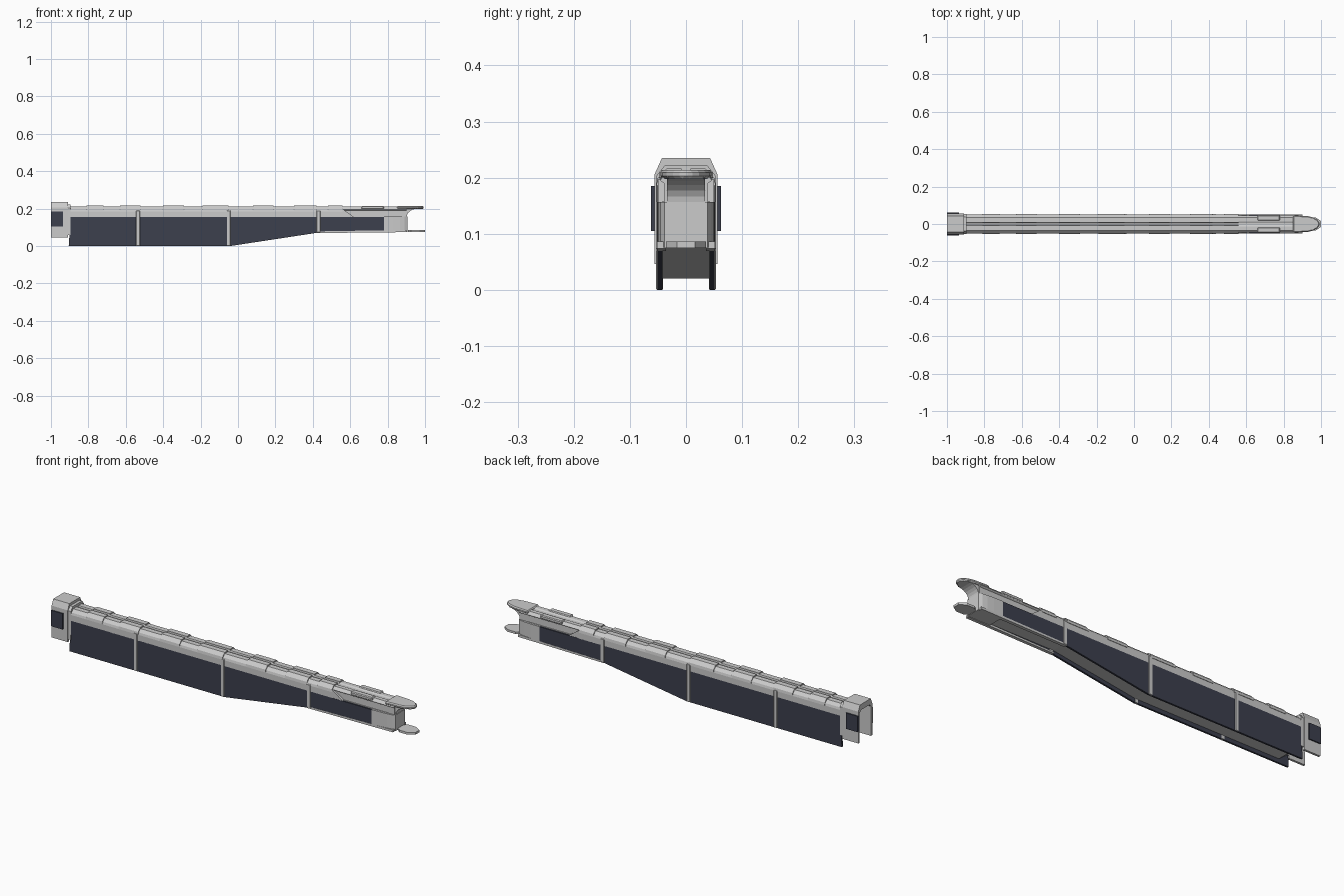
import bpy, bmesh, math
from mathutils import Vector

if "Cube" in bpy.data.objects:
    bpy.data.objects.remove(bpy.data.objects["Cube"])

dark = bpy.data.materials.new("dark_panel")
dark.diffuse_color = (0.045, 0.05, 0.075, 1)
dark.use_nodes = True
dark.node_tree.nodes["Principled BSDF"].inputs["Base Color"].default_value = dark.diffuse_color


def prism(name, pts, a, b, axis, mat=None, bevel=0):
    """Extrude a 2D outline along an axis from a to b."""
    def place(p, t):
        return {'x': (t, p[0], p[1]), 'y': (p[0], t, p[1]), 'z': (p[0], p[1], t)}[axis]
    bm = bmesh.new()
    va = [bm.verts.new(place(p, a)) for p in pts]
    vb = [bm.verts.new(place(p, b)) for p in pts]
    bm.faces.new(va)
    bm.faces.new(vb[::-1])
    n = len(pts)
    for i in range(n):
        j = (i + 1) % n
        bm.faces.new((va[i], vb[i], vb[j], va[j]))
    bmesh.ops.recalc_face_normals(bm, faces=bm.faces)
    me = bpy.data.meshes.new(name)
    bm.to_mesh(me)
    bm.free()
    ob = bpy.data.objects.new(name, me)
    bpy.context.collection.objects.link(ob)
    if mat:
        me.materials.append(mat)
    if bevel:
        m = ob.modifiers.new("bevel", 'BEVEL')
        m.width, m.segments = bevel, 1
    return ob


def box(name, x0, x1, y0, y1, z0, z1, mat=None, bevel=0):
    return prism(name, [(x0, y0), (x1, y0), (x1, y1), (x0, y1)], z0, z1, 'z', mat, bevel)


def both(half):
    """Mirror a half outline across the centre plane."""
    return half + [(-p, q) for p, q in reversed(half)]


def pair(fn, name, *args):
    for s, side in ((-1, "front"), (1, "back")):
        fn(name + "_" + side, s, *args)


# inner core whose underside is recessed between the side walls
prism("inner_core", [(-0.9, 0.06), (-0.85, 0.02), (-0.04, 0.02), (0.42, 0.088),
                     (0.86, 0.088), (0.86, 0.158), (-0.9, 0.158)], -0.043, 0.043, 'y')

# dark side panels following the tapered underside
panel = [(-0.905, 0.0), (-0.04, 0.0), (0.42, 0.07), (0.79, 0.084),
         (0.79, 0.156), (-0.895, 0.156)]
pair(lambda n, s: prism(n, panel, s * 0.042, s * 0.051, 'y', dark), "side_panel")

# lower grey rim beneath the forward panels
rim = [(0.42, 0.069), (0.9, 0.074), (0.9, 0.086), (0.42, 0.078)]
pair(lambda n, s: prism(n, rim, s * 0.036, s * 0.052, 'y'), "forward_rim")

# upper casing with chamfered shoulders and a centre groove
casing = [(0.005, 0.204), (0.008, 0.21), (0.034, 0.21), (0.048, 0.196),
          (0.051, 0.185), (0.051, 0.155)]
prism("upper_casing", both(casing), -0.92, 0.56, 'x')

# forward casing with side recesses
forward = [(0.006, 0.206), (0.014, 0.21), (0.034, 0.21), (0.046, 0.196), (0.044, 0.193),
           (0.039, 0.19), (0.039, 0.156)]
prism("forward_casing", both(forward), 0.56, 0.9, 'x')
pair(lambda n, s: prism(n, [(0.54, 0.155), (0.62, 0.155), (0.56, 0.197), (0.54, 0.197)],
                        s * 0.035, s * 0.05, 'y'), "recess_ramp")
pair(lambda n, s: box(n, 0.66, 0.78, min(s * 0.018, s * 0.048), max(s * 0.018, s * 0.048),
                      0.196, 0.214, None, 0.004), "forward_cover")

# vertical ribs
for i, (x, z) in enumerate(((-0.535, 0.0), (-0.05, 0.0), (0.43, 0.072))):
    pair(lambda n, s: box(n, x - 0.01, x + 0.01, min(s * 0.041, s * 0.0535),
                          max(s * 0.041, s * 0.0535), z, 0.19, None, 0.002), f"rib_{i}")

# raised plates on the roof, wrapped over the shoulders
plate = [(0.008, 0.208), (0.008, 0.216), (0.035, 0.216), (0.051, 0.199),
         (0.053, 0.186), (0.049, 0.186), (0.033, 0.208)]
for i, (a, b) in enumerate(((-0.81, -0.72), (-0.63, -0.52), (-0.4, -0.29), (-0.19, -0.05),
                            (0.08, 0.19), (0.3, 0.42), (0.48, 0.56))):
    for s, side in ((-1, "front"), (1, "back")):
        prism(f"roof_plate_{i}_{side}", [(s * y, z) for y, z in plate], a, b, 'x')

# rounded nose block
nose = [(0.78, 0.052), (0.83, 0.051), (0.865, 0.049), (0.89, 0.045), (0.905, 0.038)]
prism("nose_block", nose + [(x, -y) for x, y in reversed(nose)], 0.076, 0.157, 'z')

# flared beak above the nose
flare = [(0.84, 0.155), (0.902, 0.155)]
for k in range(1, 7):
    t = math.radians(15 * k)
    flare.append((0.962 - 0.06 * math.cos(t), 0.155 + 0.045 * math.sin(t)))
prism("beak_flare", flare + [(0.962, 0.204), (0.84, 0.204)], -0.034, 0.034, 'y')
tip = [(0.85, 0.046), (0.93, 0.042), (0.96, 0.035), (0.98, 0.023), (0.992, 0.008)]
prism("beak_tip", tip + [(x, -y) for x, y in reversed(tip)], 0.198, 0.214, 'z', None, 0.005)

# loose lower foot disc
foot = [(0.908, 0.022), (0.925, 0.036), (0.97, 0.036), (1.0, 0.016)]
prism("lower_foot", foot + [(x, -y) for x, y in reversed(foot)], 0.075, 0.086, 'z')

# rear collar: open-ended arch over the body
arch = [(0.043, 0.235), (0.056, 0.206), (0.056, 0.046), (0.045, 0.046),
        (0.045, 0.195), (0.034, 0.207)]
prism("rear_collar", both(arch), -1.0, -0.91, 'x')
lip = [(0.038, 0.222), (0.053, 0.203), (0.0535, 0.06), (0.045, 0.06), (0.045, 0.195), (0.034, 0.205)]
prism("collar_lip", both(lip), -0.915, -0.895, 'x')
pair(lambda n, s: box(n, -1.0, -0.935, min(s * 0.05, s * 0.062), max(s * 0.05, s * 0.062),
                      0.105, 0.185, dark), "collar_panel")
